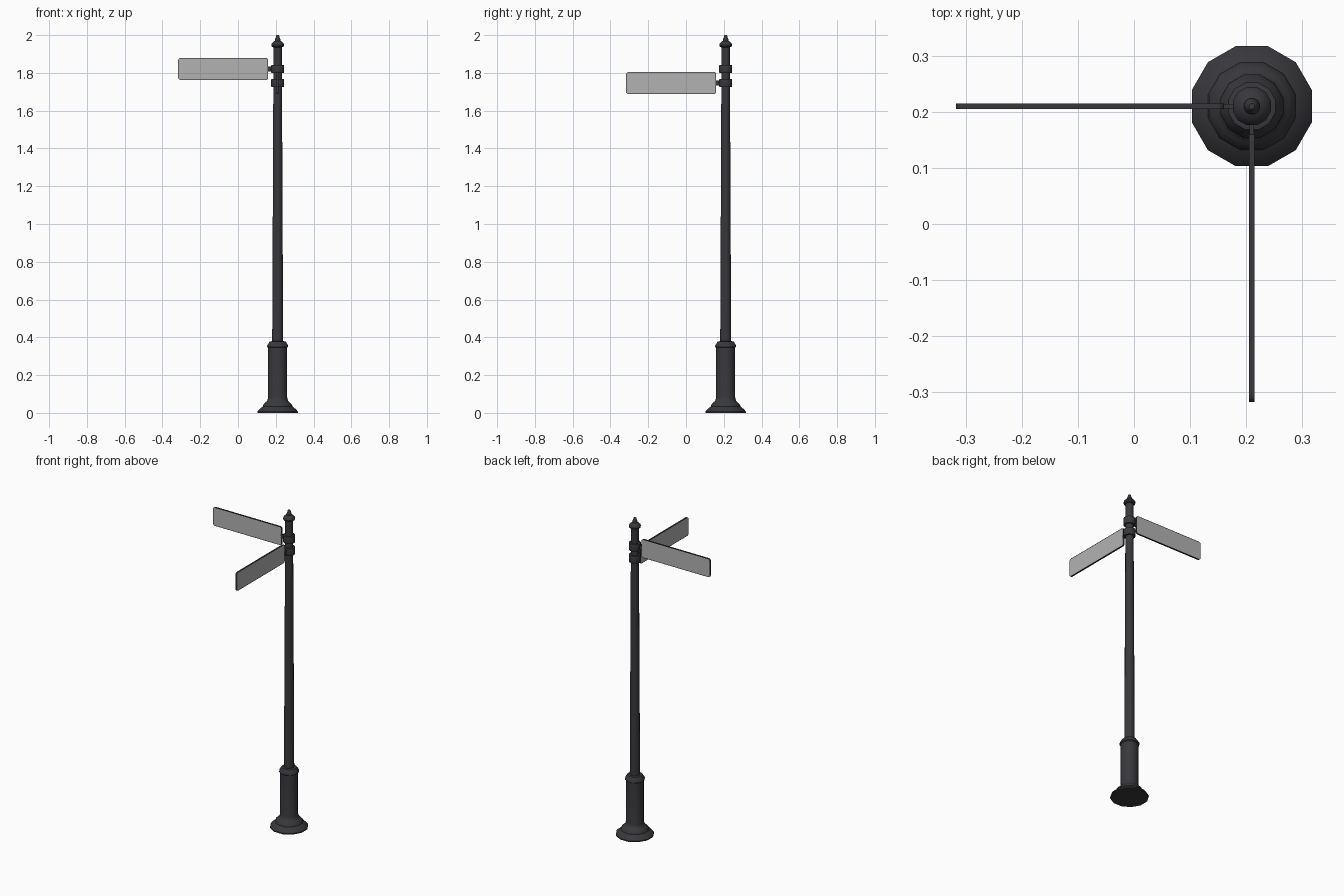
import bpy, bmesh, math
from mathutils import Matrix, Vector

if "Cube" in bpy.data.objects:
    bpy.data.objects.remove(bpy.data.objects["Cube"])

PX = PY = 0.21          # post axis
SIDES = 12

def material(name, col):
    m = bpy.data.materials.new(name)
    m.diffuse_color = (*col, 1)
    m.use_nodes = True
    m.node_tree.nodes["Principled BSDF"].inputs["Base Color"].default_value = m.diffuse_color
    return m

dark = material("dark_iron", (0.04, 0.039, 0.045))
pale = material("sign_face_grey", (0.45, 0.45, 0.45))

def finish(bm, name, mats):
    bmesh.ops.recalc_face_normals(bm, faces=bm.faces)
    me = bpy.data.meshes.new(name)
    bm.to_mesh(me)
    bm.free()
    for m in mats:
        me.materials.append(m)
    ob = bpy.data.objects.new(name, me)
    bpy.context.collection.objects.link(ob)
    ob.location = (PX, PY, 0)
    return ob

def smooth(ob, deg=35):
    bpy.ops.object.select_all(action='DESELECT')
    ob.select_set(True)
    bpy.context.view_layer.objects.active = ob
    bpy.ops.object.shade_smooth_by_angle(angle=math.radians(deg))

def lathe(name, profile):
    """Stack rings of (apothem, z), flats facing the axes, closed at both ends."""
    bm = bmesh.new()
    rings = []
    for r, z in profile:
        R = r / math.cos(math.pi / SIDES)
        rings.append([bm.verts.new((R * math.cos((i + .5) * math.tau / SIDES),
                                    R * math.sin((i + .5) * math.tau / SIDES), z))
                      for i in range(SIDES)])
    for a, b in zip(rings, rings[1:]):
        for i in range(SIDES):
            j = (i + 1) % SIDES
            bm.faces.new((a[i], a[j], b[j], b[i]))
    bm.faces.new(rings[0])
    bm.faces.new(rings[-1])
    smooth(finish(bm, name, [dark]))

def sign(name, zc, angle):
    """Rounded plate with pale inset faces, pointing along -x then turned."""
    bm = bmesh.new()
    x0, x1, h, t, r = -0.527, -0.05, 0.058, 0.005, 0.012
    pts = []
    for cx, cz, start in ((x1 - r, h - r, 0), (x0 + r, h - r, 90),
                          (x0 + r, r - h, 180), (x1 - r, r - h, 270)):
        for k in range(4):
            a = math.radians(start + 30 * k)
            pts.append((cx + r * math.cos(a), cz + r * math.sin(a)))
    face = bm.faces.new([bm.verts.new((x, -t, z)) for x, z in pts])
    ext = bmesh.ops.extrude_face_region(bm, geom=[face], use_keep_orig=True)
    bmesh.ops.translate(bm, vec=(0, 2 * t, 0),
                        verts=[v for v in ext['geom'] if isinstance(v, bmesh.types.BMVert)])
    bmesh.ops.recalc_face_normals(bm, faces=bm.faces)
    # dark rim around the pale panels
    for f in [f for f in bm.faces if abs(f.normal.y) > .9]:
        bmesh.ops.inset_individual(bm, faces=[f], thickness=0.003, depth=-0.001)
        f.material_index = 1
    bmesh.ops.transform(bm, verts=bm.verts,
                        matrix=Matrix.Rotation(angle, 4, 'Z') @ Matrix.Translation((0, 0, zc)))
    finish(bm, name + "_sign", [dark, pale])
    # bracket joining plate and collar
    bm = bmesh.new()
    bmesh.ops.create_cube(bm, size=1, matrix=Matrix.Rotation(angle, 4, 'Z')
                          @ Matrix.Translation((-0.04, 0, zc))
                          @ Matrix.Diagonal(Vector((0.034, 0.008, 0.026, 1))))
    finish(bm, name + "_bracket", [dark])
    # collar clamped to the post
    lathe(name + "_collar", [(0.027, zc - .022), (0.033, zc - .022), (0.034, zc - .019),
                             (0.034, zc + .019), (0.033, zc + .022), (0.027, zc + .022)])

# flared foot and thick lower sleeve
lathe("base", [(0.107, 0), (0.107, 0.007), (0.098, 0.018), (0.084, 0.03), (0.078, 0.034),
               (0.076, 0.044), (0.064, 0.056), (0.056, 0.063), (0.052, 0.075), (0.050, 0.085),
               (0.050, 0.345), (0.056, 0.350), (0.055, 0.358), (0.042, 0.378), (0.028, 0.38)])

# tapering post
lathe("post", [(0.029, 0.37), (0.022, 1.945)])

# finial
lathe("finial", [(0.022, 1.935), (0.032, 1.940), (0.034, 1.948), (0.030, 1.958), (0.021, 1.966),
                 (0.014, 1.970), (0.014, 1.978), (0.010, 1.988), (0.008, 1.997), (0.005, 2.0)])

# two pointing signs at right angles
sign("upper", 1.821, 0)
sign("lower", 1.746, math.pi / 2)
